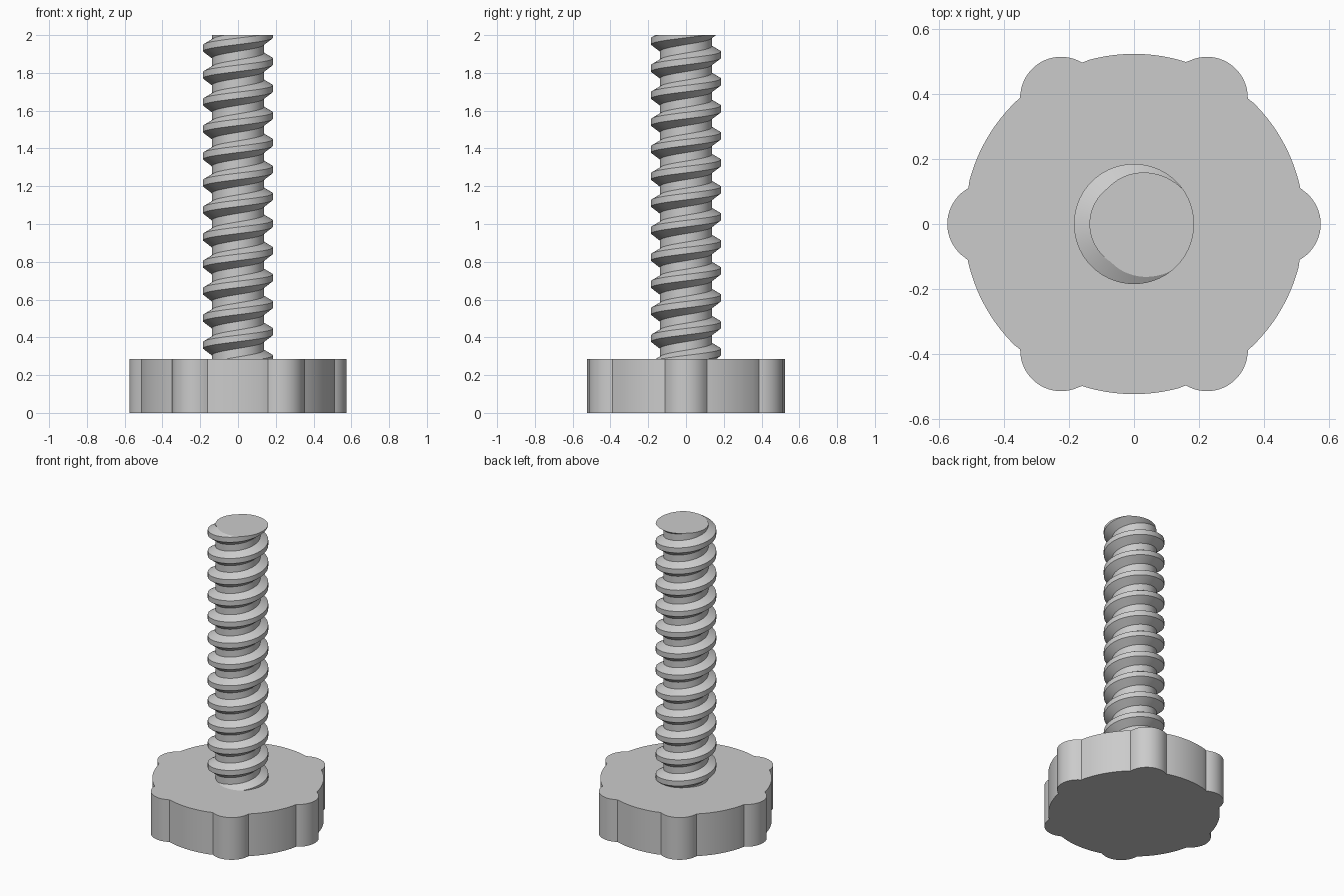
import bpy, bmesh
from math import sin, cos, pi, radians, atan2

cube = bpy.data.objects.get("Cube")
if cube:
    bpy.data.objects.remove(cube, do_unlink=True)

grey = bpy.data.materials.new("light grey")
grey.use_nodes = True
colour = (0.6, 0.6, 0.6, 1)
grey.diffuse_color = colour
grey.node_tree.nodes["Principled BSDF"].inputs["Base Color"].default_value = colour

HEAD_TOP, TOP = 0.285, 2.0


def finish(bm, name):
    """Turn a bmesh into a smooth object with sharp edges kept."""
    bmesh.ops.recalc_face_normals(bm, faces=bm.faces)
    mesh = bpy.data.meshes.new(name)
    bm.to_mesh(mesh)
    bm.free()
    mesh.materials.append(grey)
    obj = bpy.data.objects.new(name, mesh)
    bpy.context.collection.objects.link(obj)
    bpy.ops.object.select_all(action='DESELECT')
    obj.select_set(True)
    bpy.context.view_layer.objects.active = obj
    bpy.ops.object.shade_smooth_by_angle(angle=radians(30))
    return obj


def arc(cx, cy, r, start, end, steps):
    return [(cx + r * cos(start + (end - start) * i / steps),
             cy + r * sin(start + (end - start) * i / steps)) for i in range(steps)]


# Six-lobed knob: lobe arcs alternating with arcs of the main disc
def build_knob():
    disc, lobe, centre, spread = 0.524, 0.126, 0.449, radians(61)
    join = atan2(lobe * sin(spread), centre + lobe * cos(spread))
    outline = []
    for k in range(6):
        a = k * pi / 3
        outline += arc(centre * cos(a), centre * sin(a), lobe, a - spread, a + spread, 20)
        outline += arc(0, 0, disc, a + join, a + pi / 3 - join, 14)
    bm = bmesh.new()
    base = bm.faces.new([bm.verts.new((x, y, 0)) for x, y in outline])
    top = bmesh.ops.extrude_face_region(bm, geom=[base])["geom"]
    bmesh.ops.translate(bm, vec=(0, 0, HEAD_TOP),
                        verts=[v for v in top if isinstance(v, bmesh.types.BMVert)])
    finish(bm, "knob")


# Right-hand threaded shaft: trapezoid profile swept along a helix, cut flat
def build_shaft():
    pitch, turn, turns = 0.143, 72, 16
    root, crest = 0.137, 0.185
    profile = [(root, -0.036), (crest, 0), (crest, 0.034), (root, 0.062)]
    phase = radians(35)
    start = TOP - 14 * pitch
    bm = bmesh.new()
    rows = []
    for i in range(turn * turns + 1):
        a = 2 * pi * i / turn + phase
        z = start + pitch * i / turn
        rows.append([bm.verts.new((r * cos(a), r * sin(a), z + dz)) for r, dz in profile])
    for i in range(turn * turns):
        p, q = rows[i], rows[i + 1]
        for j in range(3):
            bm.faces.new((p[j], q[j], q[j + 1], p[j + 1]))
        # root strip up to the next turn
        if i + turn + 1 < len(rows):
            bm.faces.new((p[3], q[3], rows[i + turn + 1][0], rows[i + turn][0]))
    for height, up in ((HEAD_TOP - 0.02, -1), (TOP, 1)):
        cut = bmesh.ops.bisect_plane(bm, geom=bm.verts[:] + bm.edges[:] + bm.faces[:],
                                     dist=1e-6, plane_co=(0, 0, height),
                                     plane_no=(0, 0, up), clear_outer=True)
        edges = [e for e in cut["geom_cut"]
                 if isinstance(e, bmesh.types.BMEdge) and e.is_boundary]
        bmesh.ops.edgeloop_fill(bm, edges=edges)
    finish(bm, "threaded_shaft")


build_knob()
build_shaft()
